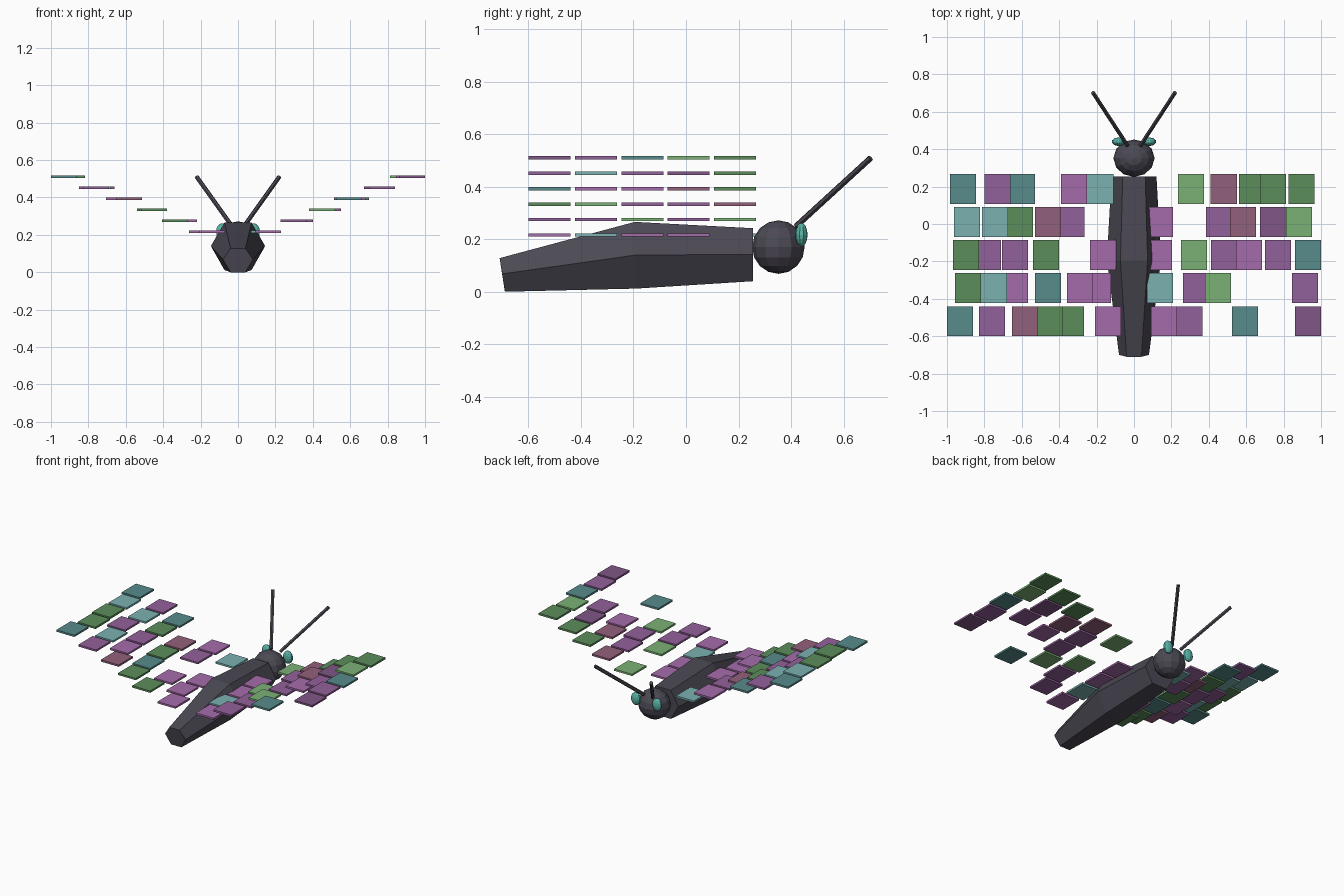
import bpy, bmesh
from mathutils import Vector

if "Cube" in bpy.data.objects:
    bpy.data.objects.remove(bpy.data.objects["Cube"])

COLORS = {
    "P": (0.64, 0.42, 0.66), "p": (0.57, 0.38, 0.60), "d": (0.50, 0.34, 0.52),
    "T": (0.48, 0.69, 0.69), "t": (0.35, 0.54, 0.54), "K": (0.57, 0.38, 0.48),
    "G": (0.48, 0.69, 0.46), "g": (0.36, 0.55, 0.36),
    "body": (0.30, 0.29, 0.33), "eye": (0.35, 0.70, 0.65),
}
MATS = {}


def material(key):
    if key not in MATS:
        m = bpy.data.materials.new("mat_" + str(len(MATS)))
        m.diffuse_color = (*[c ** 2.2 for c in COLORS[key]], 1)
        m.use_nodes = True
        m.node_tree.nodes["Principled BSDF"].inputs["Base Color"].default_value = m.diffuse_color
        MATS[key] = m
    return MATS[key]


def paint(name, key):
    ob = bpy.context.object
    ob.name = name
    ob.data.materials.append(material(key))
    return ob


def ellipsoid(name, key, loc, radii, seg, rings):
    bpy.ops.mesh.primitive_uv_sphere_add(segments=seg, ring_count=rings, radius=1, location=loc)
    paint(name, key).scale = radii


# Body: hexagonal loft; sections are (half width, three (y, z) levels bottom/middle/top)
sections = [
    (0.08, ((-0.69, 0.0), (-0.70, 0.068), (-0.71, 0.128))),
    (0.145, ((-0.19, 0.012), (-0.19, 0.14), (-0.195, 0.266))),
    (0.12, ((0.255, 0.04), (0.255, 0.142), (0.255, 0.242))),
]
bm = bmesh.new()
loops = []
for w, (b, m, t) in sections:
    ring = [(-w / 2, b), (w / 2, b), (w, m), (w / 2, t), (-w / 2, t), (-w, m)]
    loops.append([bm.verts.new((x, *yz)) for x, yz in ring])
for a, b in zip(loops, loops[1:]):
    for i in range(6):
        j = (i + 1) % 6
        bm.faces.new((a[i], a[j], b[j], b[i]))
bm.faces.new(loops[0][::-1])
bm.faces.new(loops[-1])
bmesh.ops.recalc_face_normals(bm, faces=bm.faces)
me = bpy.data.meshes.new("body")
bm.to_mesh(me)
bm.free()
body = bpy.data.objects.new("body", me)
bpy.context.collection.objects.link(body)
me.materials.append(material("body"))

# Head, eyes and antennae
ellipsoid("head", "body", (0, 0.352, 0.17), (0.11, 0.1, 0.102), 12, 8)
for s, side in ((-1, "left"), (1, "right")):
    ellipsoid("eye_" + side, "eye", (s * 0.083, 0.44, 0.217), (0.036, 0.023, 0.045), 10, 8)
    p, q = Vector((s * 0.035, 0.42, 0.25)), Vector((s * 0.22, 0.703, 0.509))
    bpy.ops.mesh.primitive_cylinder_add(vertices=6, radius=0.012, depth=(q - p).length,
                                        location=(p + q) / 2)
    ant = paint("antenna_" + side, "body")
    ant.rotation_euler = (q - p).to_track_quat("Z", "Y").to_euler()

# Wing tiles: one row per y step, head to tail; (step height, x, colour)
rows = [
    ((.18, .32, None, .60, .73, .914), "TP-tpt", (None, .305, .48, .631, .743, .895), "-GKggg"),
    ((None, .334, .46, .61, .743, .893), "-pKgTT", (.139, None, .455, .583, .743, .882), "P-pKdG"),
    ((.166, None, .471, .636, .781, .898), "P-gppg", (.134, .321, .481, .615, .77, .93), "PGpPpt"),
    ((.193, .289, .46, .636, .75, .888), "PPtPTg", (.139, .332, .449, None, None, .93 - .016), "TpG--p"),
    ((.139, .337, .449, .583, .759, .93), "PggKpt", (.16, .297, None, .594, None, .93), "Pp-t-d"),
]
for r, (lx, lc, rx, rc) in enumerate(rows):
    for s, side, xs, cols in ((-1, "left", lx, lc), (1, "right", rx, rc)):
        for k, (x, c) in enumerate(zip(xs, cols)):
            if x is None:
                continue
            bpy.ops.mesh.primitive_cube_add(size=1, location=(s * x, 0.187 - 0.1767 * r,
                                                              0.216 + 0.059 * k))
            paint(f"wing_tile_{side}_{r}_{k}", c).scale = (0.14, 0.16, 0.013)
